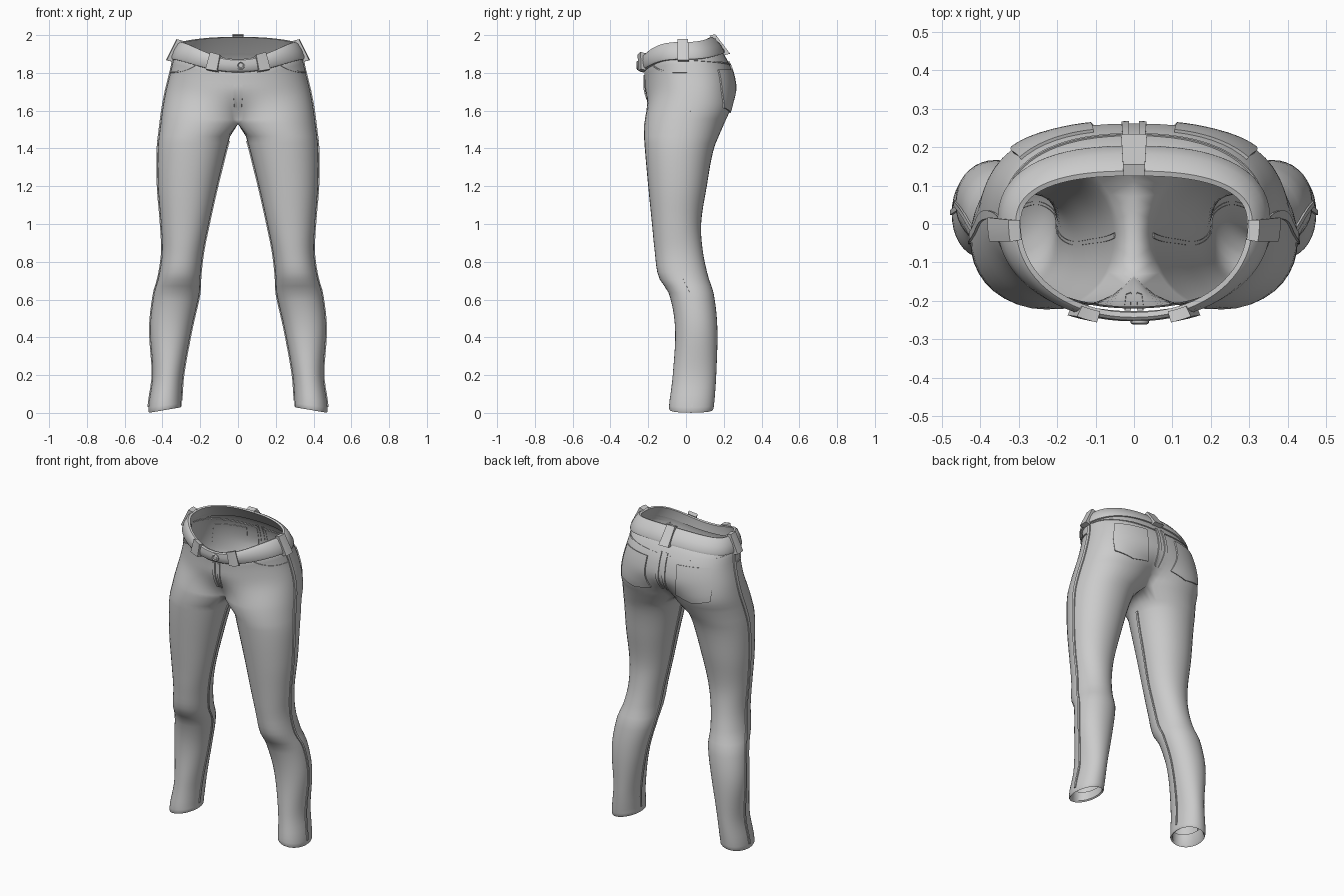
import bpy, bmesh
from math import sin, cos, pi, radians, copysign
from mathutils import Vector

cube = bpy.data.objects.get("Cube")
if cube:
    bpy.data.objects.remove(cube, do_unlink=True)

cloth = bpy.data.materials.new("light_grey_cloth")
cloth.use_nodes = True
cloth.diffuse_color = (0.6, 0.6, 0.6, 1)
cloth.node_tree.nodes["Principled BSDF"].inputs["Base Color"].default_value = (0.6, 0.6, 0.6, 1)

# Half-body outline: height, inner x, outer x, front y, back y
OUTLINE = [
    (0.0, .30, .475, -.09, .145), (.05, .30, .472, -.088, .15),
    (.2, .29, .452, -.07, .16), (.45, .245, .465, -.058, .166),
    (.63, .205, .445, -.09, .147), (.72, .2, .42, -.145, .118),
    (.85, .185, .402, -.165, .09), (1.0, .155, .408, -.18, .08),
    (1.2, .11, .424, -.2, .11), (1.4, .06, .425, -.218, .148),
    (1.52, .025, .412, -.225, .2), (1.61, 0, .4, -.225, .25),
    (1.7, 0, .383, -.22, .263), (1.8, 0, .358, -.22, .248),
    (1.87, 0, .342, -.226, .218), (1.95, 0, .315, -.226, .165),
]
CROTCH = 1.53
ARC, INNER = 30, 6


def outline(z):
    """Smoothly interpolated outline row at a height."""
    z = min(max(z, 0), OUTLINE[-1][0])
    i = 0
    while i < len(OUTLINE) - 2 and z > OUTLINE[i + 1][0]:
        i += 1
    a, b = OUTLINE[i], OUTLINE[i + 1]
    p, n = OUTLINE[max(i - 1, 0)], OUTLINE[min(i + 2, len(OUTLINE) - 1)]
    h = b[0] - a[0]
    t = (z - a[0]) / h
    out = []
    for c in range(1, 5):
        ma = (b[c] - p[c]) / (b[0] - p[0]) * h
        mb = (n[c] - a[c]) / (n[0] - a[0]) * h
        out.append(a[c] * (1 - t) ** 2 * (1 + 2 * t) + ma * t * (1 - t) ** 2
                   + b[c] * t * t * (3 - 2 * t) - mb * t * t * (1 - t))
    return out


def power(v, e):
    return copysign(abs(v) ** e, v)


def skin(u, z, inset=0):
    """Point on the trousers; u runs front, outside, back, then inside the leg."""
    inner, outer, front, back = outline(z)
    cx, rx = (inner + outer) / 2, (outer - inner) / 2 - inset
    cy, ry = (front + back) / 2, (back - front) / 2 - inset
    if z >= CROTCH:
        u = min(max(u, 0), 1)
    w = min(max((z - 1.48) / 0.25, 0), 1)
    w = w * w * (3 - 2 * w)

    def blended(v):
        a, f = radians(300 * v - 150), pi * (v - 0.5)
        e = 0.8 if f > 0 else 0.95
        leg = Vector((cx + rx * power(cos(a), .95), cy + ry * power(sin(a), .95), z))
        hip = Vector((outer * max(cos(f), 0) ** e, cy + ry * power(sin(f), e), z))
        return leg.lerp(hip, w)

    p = blended(u)
    if z >= CROTCH:
        end = blended(0).x
        p.x = max(0, (p.x - end) / (outer - end) * outer)
    else:
        p.z += 0.03 * max(0, 1 - z / 0.1) * (outer - p.x) / (outer - inner)
    return p


def raised(u, z, off):
    """Point lifted off the trousers along the surface normal."""
    e = 0.004
    du = skin(u + e, z) - skin(u - e, z)
    dz = skin(u, z + e) - skin(u, z - e)
    return skin(u, z) + du.cross(dz).normalized() * off


def grid(name, rows, closed=False, mirror=False):
    """Skin rows of points with quads."""
    bm = bmesh.new()
    vs = [[bm.verts.new(p) for p in row] for row in rows]
    for a, b in zip(vs, vs[1:]):
        n = len(b)
        wrap = closed and n == len(vs[0])
        for k in range(n if wrap else n - 1):
            j = (k + 1) % n
            bm.faces.new((a[k], a[j], b[j], b[k]))
    bmesh.ops.remove_doubles(bm, verts=bm.verts, dist=1e-5)
    me = bpy.data.meshes.new(name)
    bm.to_mesh(me)
    bm.free()
    me.materials.append(cloth)
    me.shade_smooth()
    me.set_sharp_from_angle(angle=radians(40))
    ob = bpy.data.objects.new(name, me)
    bpy.context.collection.objects.link(ob)
    if mirror:
        mod = ob.modifiers.new("mirror", 'MIRROR')
        mod.merge_threshold = 0.0005
    return ob


def plate(name, point, ns, nt, height, sunk=-0.003, mirror=True):
    """Raised patch with side walls; point(s, t, offset) places it."""
    ss = [0] + [i / ns for i in range(ns + 1)] + [1]
    ts = [0] + [i / nt for i in range(nt + 1)] + [1]
    rows = []
    for j, t in enumerate(ts):
        rows.append([point(s, t, sunk if i in (0, ns + 2) or j in (0, nt + 2) else height)
                     for i, s in enumerate(ss)])
    return grid(name, rows, mirror=mirror)


# Belt surface: h runs from lower to upper edge, o is the outward offset
def belt_point(a, h, o):
    c, s = cos(a), sin(a)
    e = 0.8 if s > 0 else 0.95
    c1, s1 = power(c, e), power(s, e)
    if s > 0:
        low = Vector((.35 * c1, .2 * s1, 1.872 + .033 * s * s))
        top = Vector((.305 * c1, .135 * s1, 1.963 + .027 * s * s))
    else:
        low = Vector((.35 * c1, .237 * s1, 1.872 + .067 * s ** 3))
        top = Vector((.305 * c1, .24 * s1, 1.963 + .09 * s ** 3))
    return low.lerp(top, h) + Vector((c, s, 0.25)) * o


# Trousers: turned-in hem, leg, crotch bridge, then hips up to the belt
us = [i / ARC for i in range(ARC + INNER)]
rows = [[skin(u, z, i) for u in us]
        for z, i in ((.08, .014), (.01, .012), (0, .004), (.008, 0), (.03, 0))]
z = 0.06
while z < 1.5:
    rows.append([skin(u, z) for u in us])
    z += 0.036
bridge = [skin(u, CROTCH) for u in us[:ARC + 1]]
bridge += [bridge[ARC].lerp(bridge[0], k / INNER) for k in range(1, INNER)]
rows.append(bridge)
STEPS = 14
for j in range(1, STEPS + 1):
    row = []
    for u in us[:ARC + 1]:
        rim = belt_point(pi * (u - 0.5), 0.3, 0).z
        p = skin(u, CROTCH + (rim - CROTCH) * j / STEPS)
        if j == STEPS:
            p.x, p.y = p.x * 0.97, p.y * 0.97
        row.append(p)
    rows.append(row)
grid("trousers", rows, closed=True, mirror=True)

# Belt
TURN = 72
profile = [(0, -.01), (0, .004), (.12, .011), (.5, .015), (.88, .011), (1, .003),
           (1, -.01), (.5, -.008), (0, -.01)]
grid("belt", [[belt_point(2 * pi * k / TURN, h, o) for k in range(TURN)]
              for h, o in profile], closed=True)


# Belt loops
def belt_loop(name, a, half, mirror=True):
    plate(name, lambda s, t, o: belt_point(a + (2 * s - 1) * half, -.12 + 1.22 * t, o),
          4, 6, 0.026, -0.004, mirror)


belt_loop("front_belt_loop", radians(-69), 0.085)
belt_loop("side_belt_loop", -0.06, 0.1)
belt_loop("back_belt_loop", pi / 2, 0.05, False)

# Waist button: domed disc facing forward
grid("button", [[Vector((.015 + r * cos(k * pi / 8), y, 1.84 + r * sin(k * pi / 8)))
                 for k in range(16)]
                for r, y in ((.024, -.245), (.024, -.258), (.017, -.262), (.012, -.258), (0, -.26))],
     closed=True)


# Back pockets with a pointed lower edge
def pocket(s, t, o):
    low = 1.615 - 0.025 * (1 - abs(2 * s - 1))
    return raised(0.71 + 0.22 * s, low + (1.815 - low) * t, o)


plate("back_pocket", pocket, 12, 10, 0.008)

# Front pocket welts, curving up towards the fly
plate("front_pocket_welt",
      lambda s, t, o: raised(.22 + .27 * s, 1.8 + .035 * (1 - s) ** 4 + .008 * t, o),
      14, 1, 0.005)

# Yoke seam across the back
plate("yoke_seam",
      lambda s, t, o: raised(.53 + .46 * s, 1.865 - .025 * s + .007 * t, o),
      18, 1, 0.004)

# Long seams: name, position around, half width, bottom, top
for name, u, half, z0, z1 in (("side_seam", .5, .009, .03, 1.86),
                              ("inner_leg_seam", 1.1, .006, .05, 1.44),
                              ("fly_seam", .012, .006, 1.62, 1.79),
                              ("seat_seam", .99, .005, 1.62, 1.86)):
    plate(name, lambda s, t, o: raised(u + (2 * s - 1) * half, z0 + (z1 - z0) * t, o),
          2, 50, 0.006)
